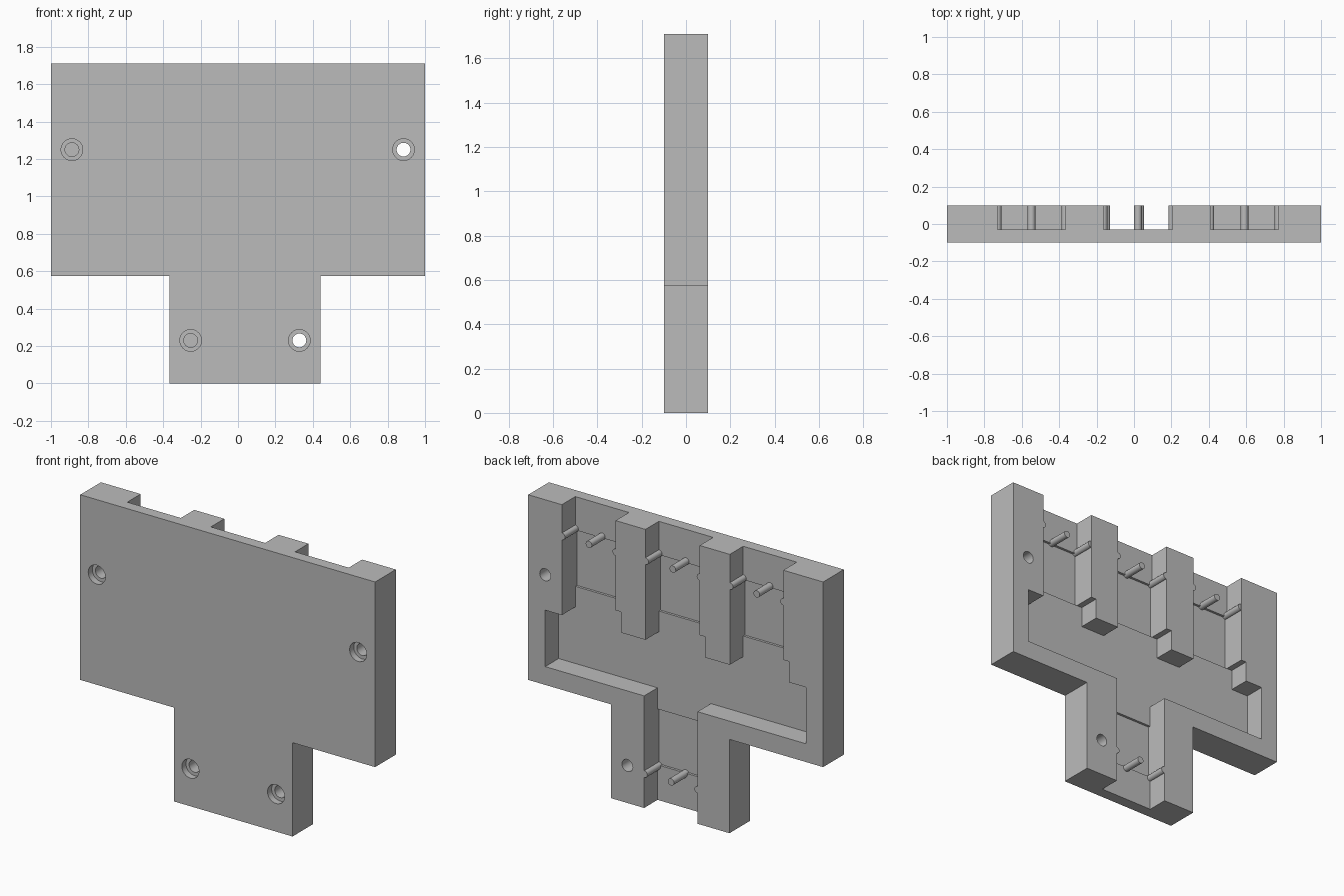
import bpy, bmesh
from mathutils import Matrix, Vector

cube = bpy.data.objects.get("Cube")
if cube:
    bpy.data.objects.remove(cube, do_unlink=True)

grey = bpy.data.materials.new("plain grey")
grey.use_nodes = True
grey.diffuse_color = (0.5, 0.5, 0.5, 1)
grey.node_tree.nodes["Principled BSDF"].inputs["Base Color"].default_value = (0.5, 0.5, 0.5, 1)

BACK, FRONT, FLOOR, TRENCH = 0.10, -0.10, -0.03, -0.045
TOP = 1.71


def make_object(name, bm):
    bmesh.ops.recalc_face_normals(bm, faces=bm.faces)
    mesh = bpy.data.meshes.new(name)
    bm.to_mesh(mesh)
    bm.free()
    mesh.materials.append(grey)
    obj = bpy.data.objects.new(name, mesh)
    bpy.context.collection.objects.link(obj)
    return obj


def prism(name, outline, y0, y1):
    """Extrude an (x, z) outline from y0 to y1."""
    bm = bmesh.new()
    face = bm.faces.new([bm.verts.new((x, y0, z)) for x, z in outline])
    new = bmesh.ops.extrude_face_region(bm, geom=[face])["geom"]
    bmesh.ops.translate(bm, vec=(0, y1 - y0, 0),
                        verts=[v for v in new if isinstance(v, bmesh.types.BMVert)])
    return make_object(name, bm)


def rod(name, x, z, radius, y0, y1):
    """Cylinder lying along y."""
    bm = bmesh.new()
    turn = Matrix.Translation(Vector((x, (y0 + y1) / 2, z))) @ Matrix.Rotation(1.5707963, 4, "X")
    bmesh.ops.create_cone(bm, cap_ends=True, segments=32, radius1=radius,
                          radius2=radius, depth=y1 - y0, matrix=turn)
    return make_object(name, bm)


def cut(body, cutter):
    cutter.hide_render = True
    mod = body.modifiers.new("cut", "BOOLEAN")
    mod.operation, mod.solver, mod.object = "DIFFERENCE", "EXACT", cutter
    bpy.context.view_layer.objects.active = body
    bpy.ops.object.modifier_apply(modifier=mod.name)
    bpy.data.objects.remove(cutter, do_unlink=True)


def rect(x0, x1, z0, z1):
    return [(x0, z0), (x1, z0), (x1, z1), (x0, z1)]


# T-shaped housing
stem_l, stem_r, shoulder = 0.44, -0.365, 0.575
housing = prism("housing", [
    (stem_r, 0), (stem_l, 0), (stem_l, shoulder), (1, shoulder),
    (1, TOP), (-1, TOP), (-1, shoulder), (stem_r, shoulder)], FRONT, BACK)

# Shallow trenches in the slot floors
slots = [(-0.73, -0.367), (-0.163, 0.205), (0.408, 0.772)]
stem_slot = (-0.148, 0.214)
ledge, tooth_end, lip = 1.16, 1.033, 0.687
for x0, x1 in slots:
    cut(housing, prism("trench_cutter", rect(x0, x1, ledge, 1.505), TRENCH, 0.02))
cut(housing, prism("trench_cutter", rect(*stem_slot, 0.215, 0.557), TRENCH, 0.02))

# Pocket: wide cavity, three top slots with a stepped side, one stem slot
over = 0.1
outline = [(stem_slot[0], -over), (stem_slot[1], -over), (stem_slot[1], lip),
           (0.885, lip), (0.885, tooth_end)]
for x0, x1 in reversed(slots):
    step = x0 - 0.037
    outline += [(x1, tooth_end), (x1, TOP + over), (x0, TOP + over),
                (x0, ledge), (step, ledge), (step, tooth_end)]
outline += [(-0.885, tooth_end), (-0.885, lip), (stem_slot[0], lip)]
cut(housing, prism("pocket_cutter", outline, FLOOR, BACK + over))

# Counterbored screw holes, through on the left and blind on the right
for x, z in [(-0.888, 1.25), (0.885, 1.25), (-0.253, 0.23), (0.328, 0.23)]:
    end = BACK + over if x > 0 else 0.05
    cut(housing, rod("hole_cutter", x, z, 0.037, FRONT - over, end))
    cut(housing, rod("bore_cutter", x, z, 0.058, FRONT - over, FRONT + 0.04))

# Three pins across every slot: one centred, two half sunk in the walls
pins = []
for number, ((x0, x1), z) in enumerate([(s, 1.515) for s in slots] + [(stem_slot, 0.207)]):
    for place, x in (("right", x0), ("middle", (x0 + x1) / 2), ("left", x1)):
        pins.append(rod(f"pin_{number + 1}_{place}", x, z, 0.021, TRENCH - 0.01, BACK - 0.001))

# Smooth round walls, keep edges sharp
bpy.ops.object.select_all(action="DESELECT")
for obj in [housing] + pins:
    obj.select_set(True)
bpy.context.view_layer.objects.active = housing
bpy.ops.object.shade_smooth_by_angle(angle=0.5)
